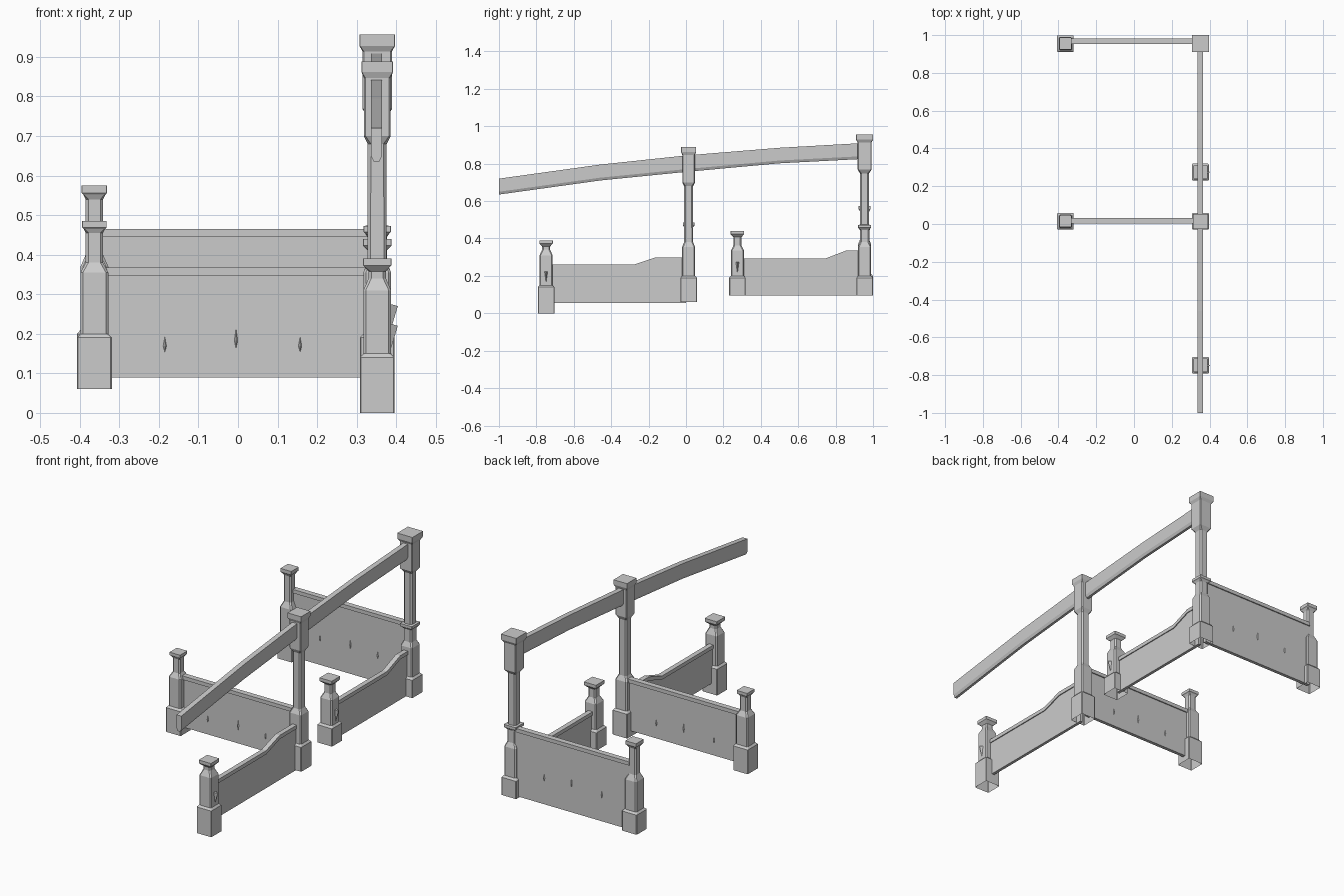
import bpy, bmesh
from mathutils import Vector

cube = bpy.data.objects.get("Cube")
if cube:
    bpy.data.objects.remove(cube, do_unlink=True)

stone = bpy.data.materials.new("grey_stone")
stone.use_nodes = True
GREY = (0.6, 0.6, 0.6, 1)
stone.diffuse_color = GREY
stone.node_tree.nodes["Principled BSDF"].inputs["Base Color"].default_value = GREY


def finish(name, bm):
    bmesh.ops.recalc_face_normals(bm, faces=bm.faces)
    mesh = bpy.data.meshes.new(name)
    bm.to_mesh(mesh)
    bm.free()
    mesh.materials.append(stone)
    ob = bpy.data.objects.new(name, mesh)
    bpy.context.collection.objects.link(ob)
    return ob


def loft(name, rings, caps=(True, True)):
    """Skin a series of equal-length point rings."""
    bm = bmesh.new()
    loops = [[bm.verts.new(p) for p in ring] for ring in rings]
    n = len(loops[0])
    for a, b in zip(loops, loops[1:]):
        for i in range(n):
            j = (i + 1) % n
            bm.faces.new((a[i], a[j], b[j], b[i]))
    for loop, wanted in zip((loops[0], loops[-1]), caps):
        if wanted:
            bm.faces.new(loop)
    return finish(name, bm)


def octagon(x, y, z, h, c):
    """Square of half width h with corners cut by c."""
    k = h - c
    pts = [(h, -k), (h, k), (k, h), (-k, h), (-h, k), (-h, -k), (-k, -h), (k, -h)]
    return [(x + a, y + b, z) for a, b in pts]


def post(name, x, y, profile):
    """Post with an open foot, from (height, half width, corner cut) levels."""
    loft(name, [octagon(x, y, *level) for level in profile], (False, True))


def foot(z0, z1, top, end, body=0.035, neck=0.022):
    """Plinth, body and shoulder shared by every post."""
    return [(z0, 0.044, 0.003), (z1, 0.044, 0.003), (z1 + 0.01, body, 0.006),
            (top, body, 0.006), (end, neck, 0.007)]


def cap(z0, z1, neck, wide):
    third = (z1 - z0) / 3
    return [(z0, neck, 0.007), (z0 + third, wide - 0.004, 0.002),
            (z0 + 1.4 * third, wide, 0.001), (z1, wide, 0.001)]


def head(z0, z1, z2, half, wide, shaft=0.024):
    """Wide block and cap on a tall post."""
    return [(z0, shaft, 0.008), (z0 + 0.02, half, 0.004), (z1 - 0.015, half, 0.004),
            (z1, wide, 0.001), (z2, wide, 0.001)]


# Posts
RX, LX, MY, BY = 0.352, -0.363, 0.014, 0.955
post("low_front_post", RX, -0.748, foot(0, 0.14, 0.31, 0.34) + cap(0.358, 0.39, 0.022, 0.036))
post("low_rear_post", RX, 0.275, foot(0.095, 0.19, 0.335, 0.362) + cap(0.408, 0.44, 0.022, 0.036))
post("middle_side_post", LX, MY, foot(0.06, 0.19, 0.355, 0.38) + cap(0.455, 0.485, 0.022, 0.031))
post("back_side_post", LX, BY, foot(0.095, 0.2, 0.37, 0.40) + cap(0.54, 0.575, 0.022, 0.032))
post("middle_tall_post", RX, MY, foot(0.06, 0.19, 0.355, 0.38, neck=0.024)
     + head(0.68, 0.862, 0.888, 0.034, 0.04))
post("back_tall_post", RX, BY, foot(0.095, 0.19, 0.355, 0.38, neck=0.025)
     + cap(0.445, 0.472, 0.025, 0.035) + [(0.474, 0.024, 0.008)]
     + head(0.748, 0.928, 0.957, 0.037, 0.045))


# Sloping handrail with chamfered lower edges
def rail_section(y, z0, z1, w=0.014):
    outline = [(-w, z1), (-w, z0 + 0.015), (-w * 0.5, z0), (w * 0.5, z0), (w, z0 + 0.015), (w, z1)]
    return [(0.35 + a, y, z) for a, z in outline]


path = [(-1, 0.635, 0.72), (-0.46, 0.71, 0.795), (0.01, 0.757, 0.845),
        (0.5, 0.802, 0.885), (0.94, 0.825, 0.91)]
loft("handrail", [rail_section(*p) for p in path])


# Low walls: a thin panel under a thicker coping that follows its top line
def wall(name, point, line, bottom, thick=0.008, lip=0.013):
    """point(along, across, z) places a corner; line lists (along, top)."""
    def skin(part, lower, upper, w):
        rings = [[point(s, -w, lower(t)), point(s, w, lower(t)),
                  point(s, w, upper(t)), point(s, -w, upper(t))] for s, t in line]
        loft(name + part, rings)
    skin("_panel", lambda t: bottom, lambda t: t - 0.01, thick)
    skin("_coping", lambda t: t - 0.02, lambda t: t, lip)


def along_y(s, w, z):
    return (0.35 + w, s, z)


wall("front_low_wall", along_y,
     [(-0.73, 0.26), (-0.28, 0.26), (-0.165, 0.298), (0.0, 0.298)], 0.055)
wall("rear_low_wall", along_y,
     [(0.29, 0.293), (0.745, 0.293), (0.855, 0.335), (0.94, 0.335)], 0.095)


# Raised slender diamonds on both faces of the cross walls
def diamond(name, x, y, z0, z1, w, d):
    zm = z0 + (z1 - z0) * 0.4
    bm = bmesh.new()
    tips = [bm.verts.new((x, y, z)) for z in (z0, z1)]
    ring = [bm.verts.new((x + a, y + b, zm)) for a, b in ((w, 0), (0, d), (-w, 0), (0, -d))]
    for i in range(4):
        for tip in tips:
            bm.faces.new((ring[i], ring[(i + 1) % 4], tip))
    finish(name, bm)


for name, y, bottom, top, rise in (("middle_cross_wall", 0.018, 0.09, 0.367, 0),
                                   ("back_cross_wall", 0.968, 0.1, 0.465, 0.07)):
    wall(name, lambda s, w, z: (s, y + w, z), [(-0.35, top), (0.34, top)], bottom, 0.009, 0.015)
    for x, tip in ((-0.185, 0.235), (-0.005, 0.27), (0.157, 0.235)):
        diamond(name + "_diamond", x, y, 0.125 + rise, tip + rise, 0.012, 0.014)


# Small wedge ornaments on the outer face of the low posts
for name, y, z in (("front_wedge", -0.748, 0.16), ("rear_wedge", 0.275, 0.21)):
    bm = bmesh.new()
    tip = bm.verts.new((RX + 0.034, y, z))
    top = [bm.verts.new((RX + a, y + b, z + c)) for a, b, c in
           ((0.034, -0.009, 0.065), (0.052, 0, 0.06), (0.034, 0.009, 0.065))]
    bm.faces.new(top)
    for i in range(3):
        bm.faces.new((top[i], top[(i + 1) % 3], tip))
    finish(name, bm)
